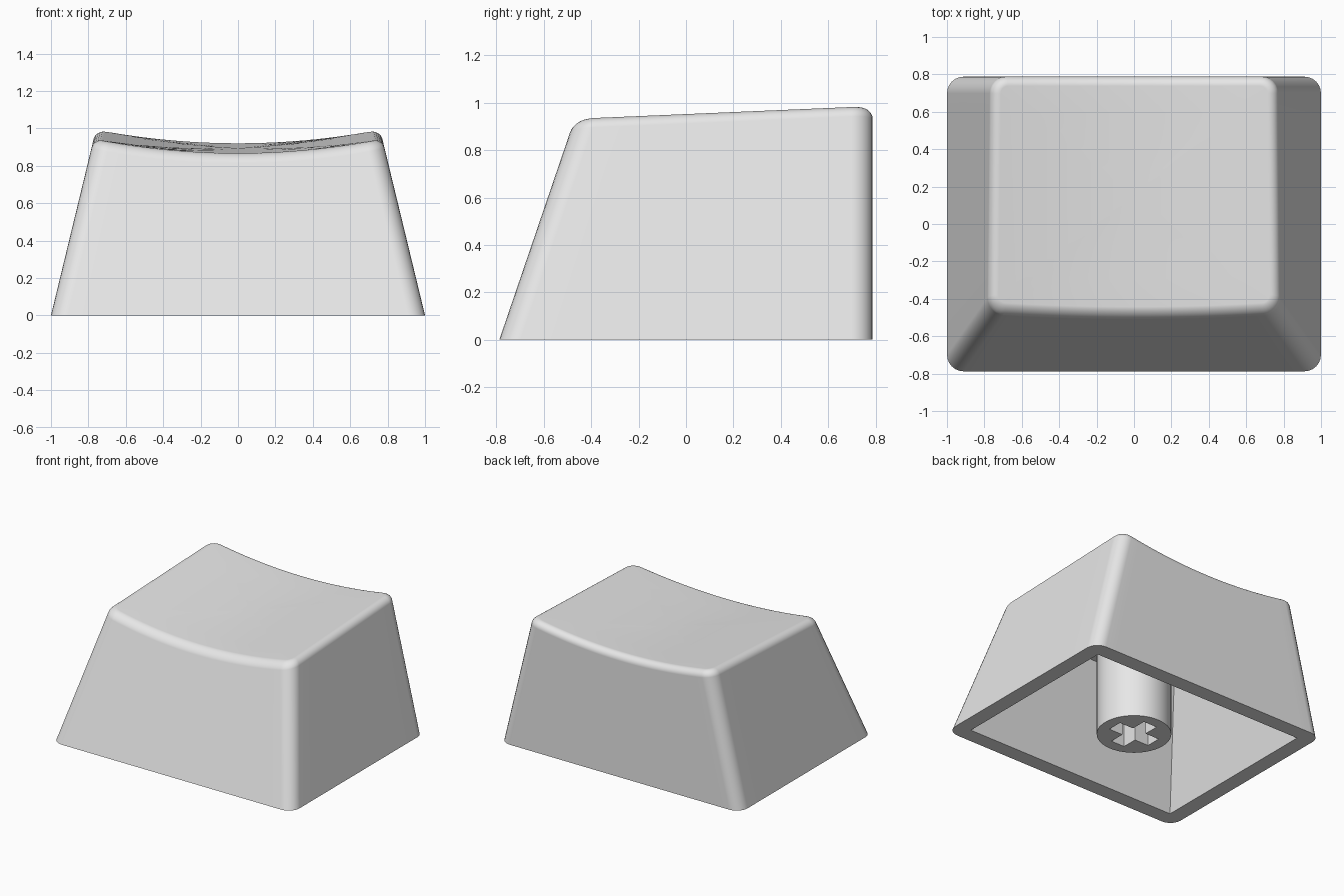
import bpy, bmesh, math

if "Cube" in bpy.data.objects:
    bpy.data.objects.remove(bpy.data.objects["Cube"], do_unlink=True)

CORNER, FILLET, WALL, ROOF = 0.09, 0.05, 0.115, 0.11
ARC = 6                 # segments in each rounded corner
SIDES = [8, 20, 8, 20]  # segments along right, back, left and front
MID_Y = 0.155           # centre of the dished top

plastic = bpy.data.materials.new("light_grey_plastic")
plastic.use_nodes = True
plastic.diffuse_color = (0.8, 0.8, 0.8, 1)
plastic.node_tree.nodes["Principled BSDF"].inputs["Base Color"].default_value = (0.8, 0.8, 0.8, 1)


def dish(x, y):
    """Height of the sloping, cylindrically dished top."""
    return 0.887 + 0.0446 * y + 0.125 * x * x


def outline(z, inset):
    """Rounded rectangle of the tapering body at height z."""
    hx = 1 - 0.242 * z - inset
    y0, y1 = -0.788 + 0.341 * z + inset, 0.788 - inset
    r = max(CORNER - inset, 0)
    centres = [(hx - r, y0 + r), (hx - r, y1 - r), (r - hx, y1 - r), (r - hx, y0 + r)]
    arcs = []
    for q, (cx, cy) in enumerate(centres):
        angles = [math.pi / 2 * (q - 1 + i / ARC) for i in range(ARC + 1)]
        arcs.append([(cx + r * math.cos(a), cy + r * math.sin(a)) for a in angles])
    pts = []
    for q, arc in enumerate(arcs):
        pts += arc
        (ax, ay), (bx, by) = arc[-1], arcs[(q + 1) % 4][0]
        n = SIDES[q]
        pts += [(ax + (bx - ax) * i / n, ay + (by - ay) * i / n) for i in range(1, n)]
    return pts


def flat_ring(inset):
    return [(x, y, 0) for x, y in outline(0, inset)]


def dished_ring(inset, drop):
    """Ring on the tapered wall, a given drop below the dish."""
    zs = [0.9] * len(outline(0, inset))
    for _ in range(5):
        pts = [outline(z, inset)[i] for i, z in enumerate(zs)]
        zs = [dish(x, y) - drop for x, y in pts]
    return [(x, y, z) for (x, y), z in zip(pts, zs)]


def shrunk_rings(ring, drop):
    """Concentric rings filling a dished surface."""
    rings = []
    for s in (0.75, 0.5, 0.25):
        pts = [(x * s, MID_Y + (y - MID_Y) * s) for x, y, z in ring]
        rings.append([(x, y, dish(x, y) - drop) for x, y in pts])
    return rings


def loft(bm, a, b):
    n = len(a)
    for i in range(n):
        j = (i + 1) % n
        bm.faces.new((a[i], a[j], b[j], b[i]))


def finish(bm, name):
    bmesh.ops.remove_doubles(bm, verts=bm.verts, dist=1e-5)
    bmesh.ops.recalc_face_normals(bm, faces=bm.faces)
    mesh = bpy.data.meshes.new(name)
    bm.to_mesh(mesh)
    bm.free()
    mesh.materials.append(plastic)
    obj = bpy.data.objects.new(name, mesh)
    bpy.context.collection.objects.link(obj)
    bpy.ops.object.select_all(action='DESELECT')
    obj.select_set(True)
    bpy.context.view_layer.objects.active = obj
    bpy.ops.object.shade_smooth_by_angle(angle=math.radians(32))
    weighted = obj.modifiers.new("weighted_normals", 'WEIGHTED_NORMAL')
    weighted.keep_sharp = True
    return obj


# Hollow shell: ceiling, cavity walls, rim, outer walls, rounded edge, dished top
ceiling = dished_ring(WALL, ROOF)
edge = []
for i in range(7):
    a = math.pi / 2 * i / 6
    edge.append(dished_ring(FILLET * (1 - math.cos(a)), FILLET * (1 - math.sin(a))))
rings = shrunk_rings(ceiling, ROOF)[::-1] + [ceiling, flat_ring(WALL), flat_ring(0)]
rings += edge + shrunk_rings(edge[-1], 0)

bm = bmesh.new()
loops = [[bm.verts.new(p) for p in ring] for ring in rings]
for a, b in zip(loops, loops[1:]):
    loft(bm, a, b)
for loop, drop in ((loops[0], ROOF), (loops[-1], 0)):
    centre = bm.verts.new((0, MID_Y, dish(0, MID_Y) - drop))
    for i, v in enumerate(loop):
        bm.faces.new((v, loop[(i + 1) % len(loop)], centre))
finish(bm, "keycap_shell")

# Round stem with a cross-shaped socket in its lower end
bm = bmesh.new()
N, RADIUS, ARM, HALF = 64, 0.254, 0.172, 0.056
circle = [(RADIUS * math.cos(math.tau * i / N), RADIUS * math.sin(math.tau * i / N)) for i in range(N)]
cross = []
for q in range(4):
    c, s = round(math.cos(q * math.pi / 2)), round(math.sin(q * math.pi / 2))
    for x, y in ((ARM, -HALF), (ARM, HALF), (HALF, HALF)):
        cross.append((x * c - y * s, x * s + y * c))
rim_edges = []
for profile, top in ((circle, 0.81), (cross, 0.42)):
    low = [bm.verts.new((x, y, 0)) for x, y in profile]
    high = [bm.verts.new((x, y, top)) for x, y in profile]
    loft(bm, low, high)
    bm.faces.new(high)
    rim_edges += [bm.edges.get((low[i - 1], low[i])) for i in range(len(low))]
bmesh.ops.triangle_fill(bm, edges=rim_edges, use_beauty=True, normal=(0, 0, -1))
finish(bm, "stem")
